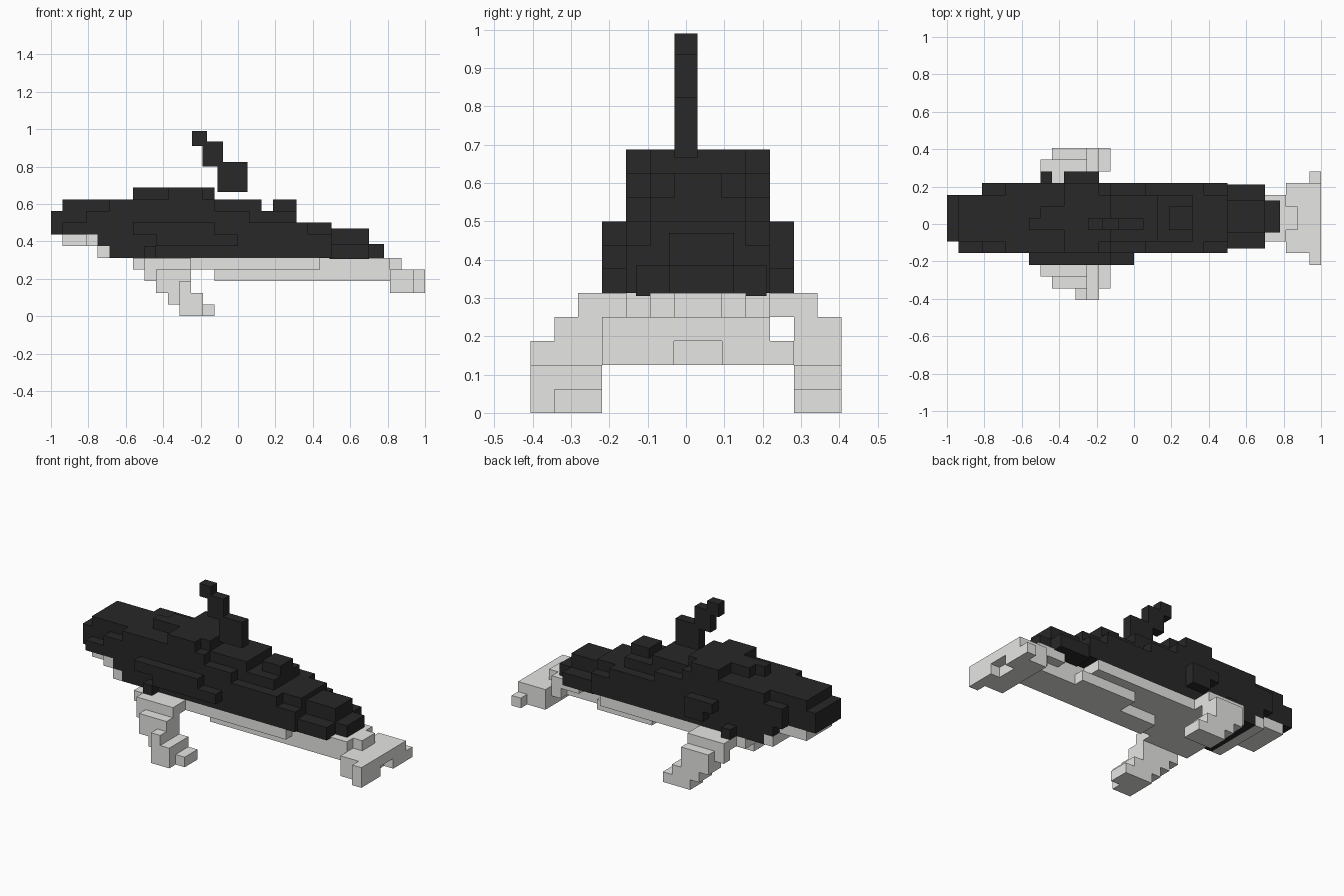
import bpy, bmesh
from mathutils import Vector

cube = bpy.data.objects.get("Cube")
if cube:
    bpy.data.objects.remove(cube)

U = 1 / 16                                  # edge of one block
ORIGIN = Vector((-1, -6.5 * U, 0))


def material(name, rgb):
    m = bpy.data.materials.new(name)
    m.use_nodes = True
    m.diffuse_color = (*rgb, 1)
    bsdf = m.node_tree.nodes["Principled BSDF"]
    bsdf.inputs["Base Color"].default_value = (*rgb, 1)
    bsdf.inputs["Roughness"].default_value = 0.8
    return m


DARK = material("charcoal skin", (0.021, 0.021, 0.021))
PALE = material("pale grey belly", (0.79, 0.79, 0.77))


def finish(name, bm, mat):
    mesh = bpy.data.meshes.new(name)
    bm.to_mesh(mesh)
    bm.free()
    mesh.materials.append(mat)
    bpy.context.collection.objects.link(bpy.data.objects.new(name, mesh))


def blocks(name, mat, spans):
    """Outer skin of the blocks filling spans (x0, x1, y0, y1, z0, z1)."""
    cells = {(x, y, z) for x0, x1, y0, y1, z0, z1 in spans
             for x in range(x0, x1) for y in range(y0, y1) for z in range(z0, z1)}
    bm = bmesh.new()
    for cell in cells:
        centre = Vector(cell) + Vector((.5, .5, .5))
        for axis in range(3):
            for sign in (-1, 1):
                step = Vector((0, 0, 0))
                step[axis] = sign
                if tuple(int(c + s) for c, s in zip(cell, step)) in cells:
                    continue
                a, b = Vector((0, 0, 0)), Vector((0, 0, 0))
                a[(axis + 1) % 3] = .5
                b[(axis + 2) % 3] = .5 * sign
                ring = (-a - b, a - b, a + b, b - a)
                bm.faces.new([bm.verts.new(ORIGIN + U * (centre + step / 2 + c)) for c in ring])
    bmesh.ops.remove_doubles(bm, verts=bm.verts, dist=1e-4)
    finish(name, bm, mat)


def boxes(name, mat, spans):
    """Free-standing boxes given in units."""
    bm = bmesh.new()
    for x0, x1, y0, y1, z0, z1 in spans:
        for v in bmesh.ops.create_cube(bm, size=1)["verts"]:
            v.co = ((x0 + x1) / 2 + v.co.x * (x1 - x0),
                    (y0 + y1) / 2 + v.co.y * (y1 - y0),
                    (z0 + z1) / 2 + v.co.z * (z1 - z0))
    finish(name, bm, mat)


# Dark body: stepped layers, rounded head, crown and flank bulges
blocks("body", DARK, [
    (5, 24, 4, 10, 5, 7), (4, 6, 4, 10, 6, 7),
    (0, 3, 5, 9, 7, 9), (1, 4, 4, 9, 7, 8), (3, 22, 4, 10, 7, 8), (22, 24, 5, 9, 7, 8),
    (3, 17, 4, 10, 8, 9), (17, 21, 5, 9, 8, 9),
    (1, 5, 5, 9, 9, 10), (5, 14, 4, 10, 9, 10), (14, 18, 5, 9, 9, 10),
    (19, 21, 6, 8, 9, 10),
    (10, 13, 4, 10, 10, 11), (8, 14, 6, 8, 10, 11), (13, 14, 5, 9, 10, 11),
    (7, 8, 6, 7, 10, 11),
    (7, 14, 3, 4, 7, 8), (9, 16, 3, 4, 6, 7), (8, 9, 3, 4, 5, 6),
    (10, 13, 10, 11, 7, 8), (11, 13, 10, 11, 6, 7), (8, 9, 10, 11, 5, 6),
])

# Tail stock and back fin
boxes("tail_stock", DARK, [
    (.49, .70, -.13, .21, .305, .385),
    (.69, .78, -.045, .125, .305, .385),
    (.44, .70, -.045, .125, .385, .47),
])
boxes("back_fin", DARK, [
    (-.11, .05, -.03, .03, .665, .825),
    (-.19, -.08, -.03, .03, .80, .935),
    (-.245, -.165, -.03, .03, .91, .99),
])

# Pale underside and chin
blocks("belly", PALE, [
    (7, 23, 4, 10, 4, 5), (23, 29, 5, 8, 4, 5), (26, 29, 8, 9, 4, 5), (29, 30, 6, 8, 4, 5),
    (14, 18, 5, 7, 3, 4), (18, 24, 5, 9, 3, 4), (24, 28, 5, 8, 3, 4),
])
blocks("chin", PALE, [(1, 4, 5, 9, 6, 7), (3, 4, 4, 9, 6, 7), (4, 5, 4, 10, 5, 6)])

# Tail fluke, notched at the back
blocks("tail_fluke", PALE, [
    (28, 30, 5, 9, 3, 4), (29, 32, 4, 10, 3, 4), (31, 32, 3, 4, 2, 4),
    (29, 32, 4, 6, 2, 3), (29, 31, 6, 8, 2, 3), (29, 32, 8, 10, 2, 3),
    (31, 32, 10, 11, 2, 3),
])

# Swept side flippers stepping out and down
blocks("right_flipper", PALE, [
    (7, 8, 3, 4, 4, 5), (8, 12, 2, 4, 4, 5), (8, 12, 2, 3, 3, 4), (9, 12, 1, 2, 3, 4),
    (9, 12, 1, 3, 2, 3), (10, 13, 1, 3, 1, 2), (11, 14, 1, 3, 0, 1),
    (11, 12, 0, 1, 2, 3), (11, 13, 0, 1, 0, 2),
])
blocks("left_flipper", PALE, [
    (8, 12, 10, 12, 4, 5), (8, 12, 11, 12, 3, 4), (9, 12, 12, 13, 3, 4),
    (9, 12, 11, 13, 2, 3), (10, 13, 11, 13, 1, 2), (11, 14, 11, 13, 0, 1),
])
